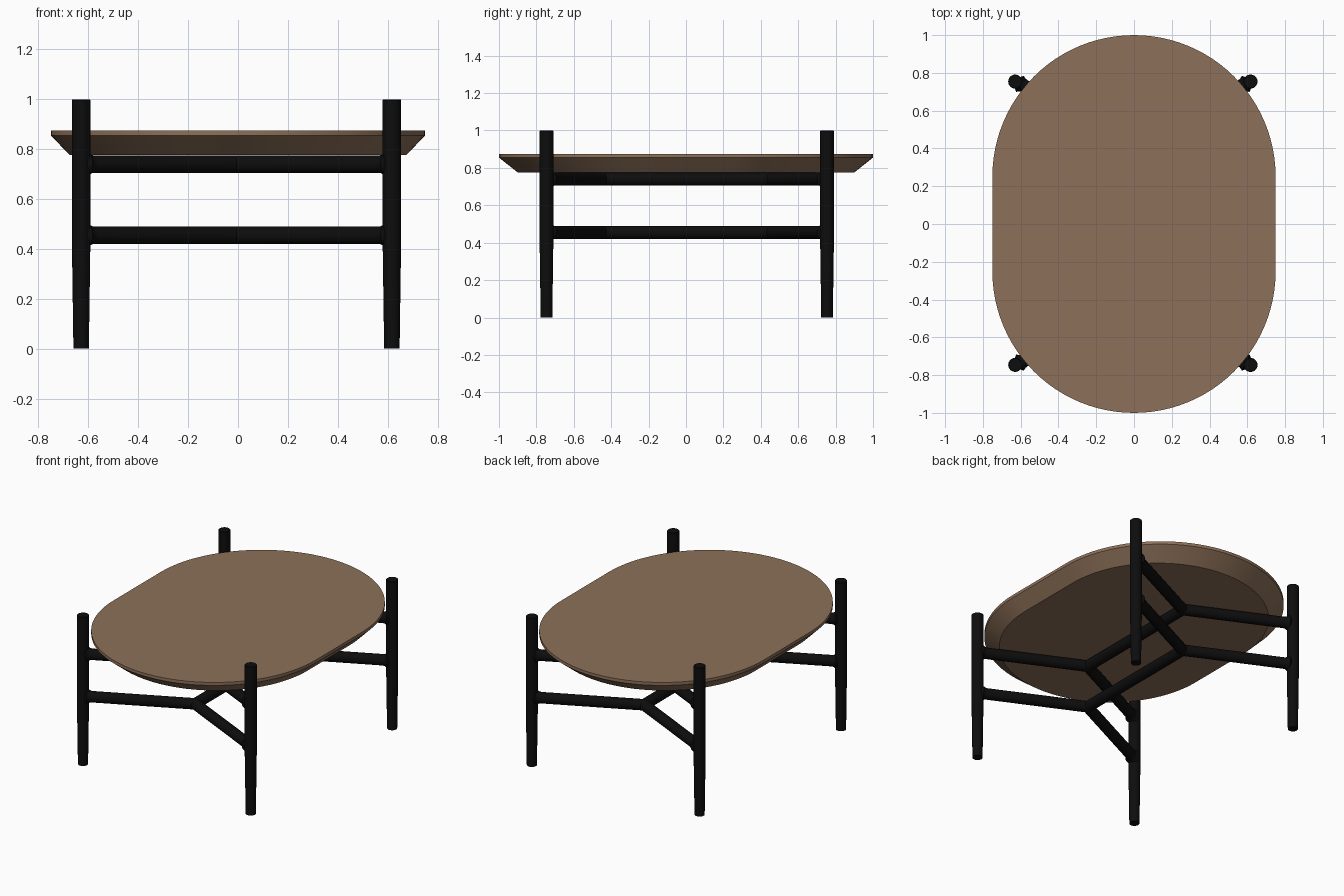
import bpy, bmesh, math
from mathutils import Vector

if "Cube" in bpy.data.objects:
    bpy.data.objects.remove(bpy.data.objects["Cube"])


def material(name, rgb, roughness):
    m = bpy.data.materials.new(name)
    m.use_nodes = True
    m.diffuse_color = (*rgb, 1)
    bsdf = m.node_tree.nodes["Principled BSDF"]
    bsdf.inputs["Base Color"].default_value = (*rgb, 1)
    bsdf.inputs["Roughness"].default_value = roughness
    return m


wood = material("warm brown wood", (0.265, 0.163, 0.098), 0.6)
black = material("black stain", (0.004, 0.004, 0.004), 0.5)


def finish(bm, name, mat):
    bmesh.ops.recalc_face_normals(bm, faces=bm.faces)
    mesh = bpy.data.meshes.new(name)
    bm.to_mesh(mesh)
    bm.free()
    mesh.materials.append(mat)
    obj = bpy.data.objects.new(name, mesh)
    bpy.context.collection.objects.link(obj)
    bpy.ops.object.select_all(action="DESELECT")
    obj.select_set(True)
    bpy.context.view_layer.objects.active = obj
    bpy.ops.object.shade_smooth_by_angle(angle=math.radians(35))
    return obj


def loft(bm, rings):
    """Skin closed rings of points and cap both ends."""
    loops = [[bm.verts.new(p) for p in ring] for ring in rings]
    n = len(loops[0])
    for a, b in zip(loops, loops[1:]):
        for i in range(n):
            j = (i + 1) % n
            bm.faces.new((a[i], a[j], b[j], b[i]))
    bm.faces.new(loops[0])
    bm.faces.new(loops[-1])


def turned(bm, start, end, profile, sides=32):
    """Round bar from start to end; profile holds (distance, radius)."""
    start, axis = Vector(start), (Vector(end) - Vector(start)).normalized()
    spin = axis.to_track_quat("Z", "Y")
    angles = [2 * math.pi * i / sides for i in range(sides)]
    loft(bm, [[start + spin @ Vector((r * math.cos(a), r * math.sin(a), d))
               for a in angles] for d, r in profile])


# Tabletop: rounded-end slab with a thin lip and an undercut bevel
def stadium(scale, z, radius=0.75, shift=0.25, steps=48):
    pts = []
    for end in (0, 1):
        for i in range(steps + 1):
            a = math.pi * (end + i / steps)
            y = radius * math.sin(a) + (-shift if end else shift)
            pts.append((scale * radius * math.cos(a), scale * y, z))
    return pts


bm = bmesh.new()
loft(bm, [stadium(0.9, 0.776), stadium(1, 0.855), stadium(1, 0.875)])
finish(bm, "tabletop", wood)

# Legs: straight above, tapering to the foot
CX, CY, LX, LY = -0.006, 0.004, 0.623, 0.75
LEG = [(0, 0.031), (0.42, 0.037), (0.997, 0.037), (1.0, 0.034)]
for sx, side in ((1, "left"), (-1, "right")):
    for sy, end in ((-1, "front"), (1, "back")):
        x, y = CX + sx * LX, CY + sy * LY
        bm = bmesh.new()
        turned(bm, (x, y, 0), (x, y, 1), LEG)
        finish(bm, f"{end}_{side}_leg", black)

# Stretchers: a centre bar forking to the legs, at two heights
R, FORK = 0.035, 0.45
for z, level in ((0.455, "lower"), (0.74, "upper")):
    bm = bmesh.new()
    turned(bm, (CX, CY - FORK, z), (CX, CY + FORK, z), [(0, R), (2 * FORK, R)])
    finish(bm, f"{level}_centre_bar", black)
    for sy, end in ((-1, "front"), (1, "back")):
        joint = Vector((CX, CY + sy * FORK, z))
        bm = bmesh.new()
        bmesh.ops.create_uvsphere(bm, u_segments=32, v_segments=16, radius=R)
        bmesh.ops.translate(bm, verts=bm.verts, vec=joint)
        finish(bm, f"{level}_{end}_joint", black)
        for sx, side in ((1, "left"), (-1, "right")):
            leg = Vector((CX + sx * LX, CY + sy * LY, z))
            length = (leg - joint).length
            # The arm flares softly where it meets the leg
            flare = [(0, R), (length - 0.058, R), (length - 0.045, R + 0.002),
                     (length - 0.036, R + 0.007), (length - 0.028, R + 0.012),
                     (length - 0.01, R - 0.005)]
            bm = bmesh.new()
            turned(bm, joint, leg, flare)
            finish(bm, f"{level}_{end}_{side}_arm", black)
